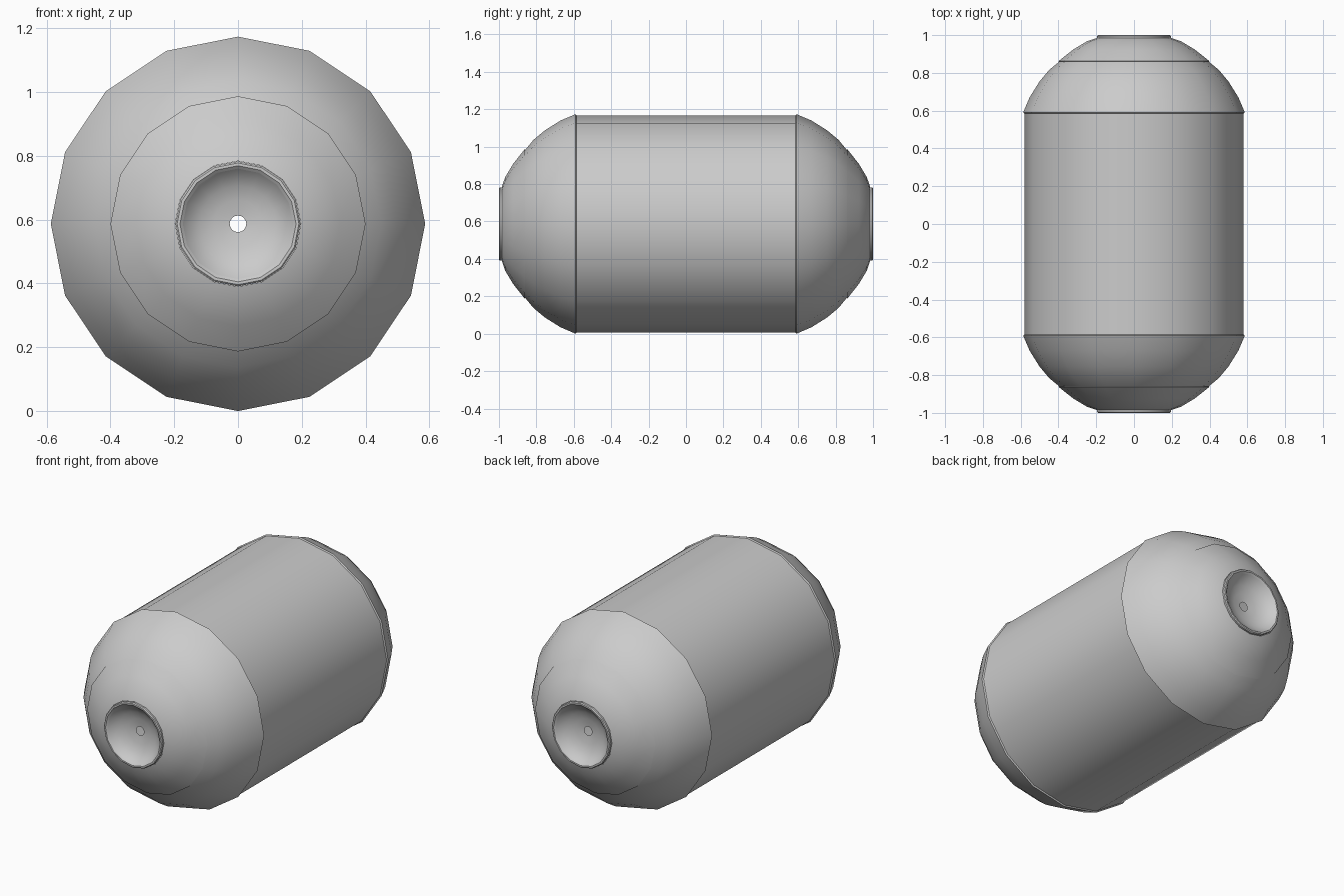
import bpy
import bmesh
import math

cube = bpy.data.objects.get("Cube")
if cube:
    bpy.data.objects.remove(cube)

SIDES = 16
RADIUS = 0.587

# Plain grey material
grey = bpy.data.materials.new("grey")
grey.use_nodes = True
colour = (0.6, 0.6, 0.6, 1)
grey.diffuse_color = colour
grey.node_tree.nodes["Principled BSDF"].inputs["Base Color"].default_value = colour


def lathe(name, profile, facing=1):
    """Spin (radius, distance from the middle) pairs about the long axis."""
    bm = bmesh.new()
    rings = []
    for radius, along in profile:
        ring = []
        for i in range(SIDES):
            a = math.tau * i / SIDES
            ring.append(bm.verts.new((radius * math.cos(a), facing * along,
                                      RADIUS + radius * math.sin(a))))
        rings.append(ring)
    for low, high in zip(rings, rings[1:]):
        for i in range(SIDES):
            j = (i + 1) % SIDES
            quad = [low[i], high[i], high[j], low[j]]
            bm.faces.new(quad if facing > 0 else quad[::-1])
    mesh = bpy.data.meshes.new(name)
    bm.to_mesh(mesh)
    bm.free()
    mesh.materials.append(grey)
    obj = bpy.data.objects.new(name, mesh)
    bpy.context.collection.objects.link(obj)
    bpy.ops.object.select_all(action="DESELECT")
    obj.select_set(True)
    bpy.context.view_layer.objects.active = obj
    bpy.ops.object.shade_smooth_by_angle(angle=math.radians(40))


# Straight barrel
lathe("barrel", [(0.58, -0.59), (0.58, 0.59)])

# Matching ends: rounded shoulder, nose cone, rolled lip and dished socket
shoulder = [(0.58, 0.585), (RADIUS, 0.59), (0.553, 0.67), (0.5, 0.755),
            (0.45, 0.815), (0.393, 0.862)]
nose = [(0.393, 0.858), (0.4, 0.862), (0.32, 0.925), (0.25, 0.967), (0.197, 0.985)]
lip = [(0.195, 0.982), (0.196, 0.995), (0.191, 1.0), (0.182, 1.0), (0.173, 0.992)]
socket = [(0.173, 0.992), (0.155, 0.972), (0.12, 0.95), (0.075, 0.936), (0.026, 0.93)]

for end, facing in (("front", -1), ("back", 1)):
    lathe(end + "_shoulder", shoulder, facing)
    lathe(end + "_nose", nose, facing)
    lathe(end + "_lip", lip, facing)
    lathe(end + "_socket", socket, facing)
